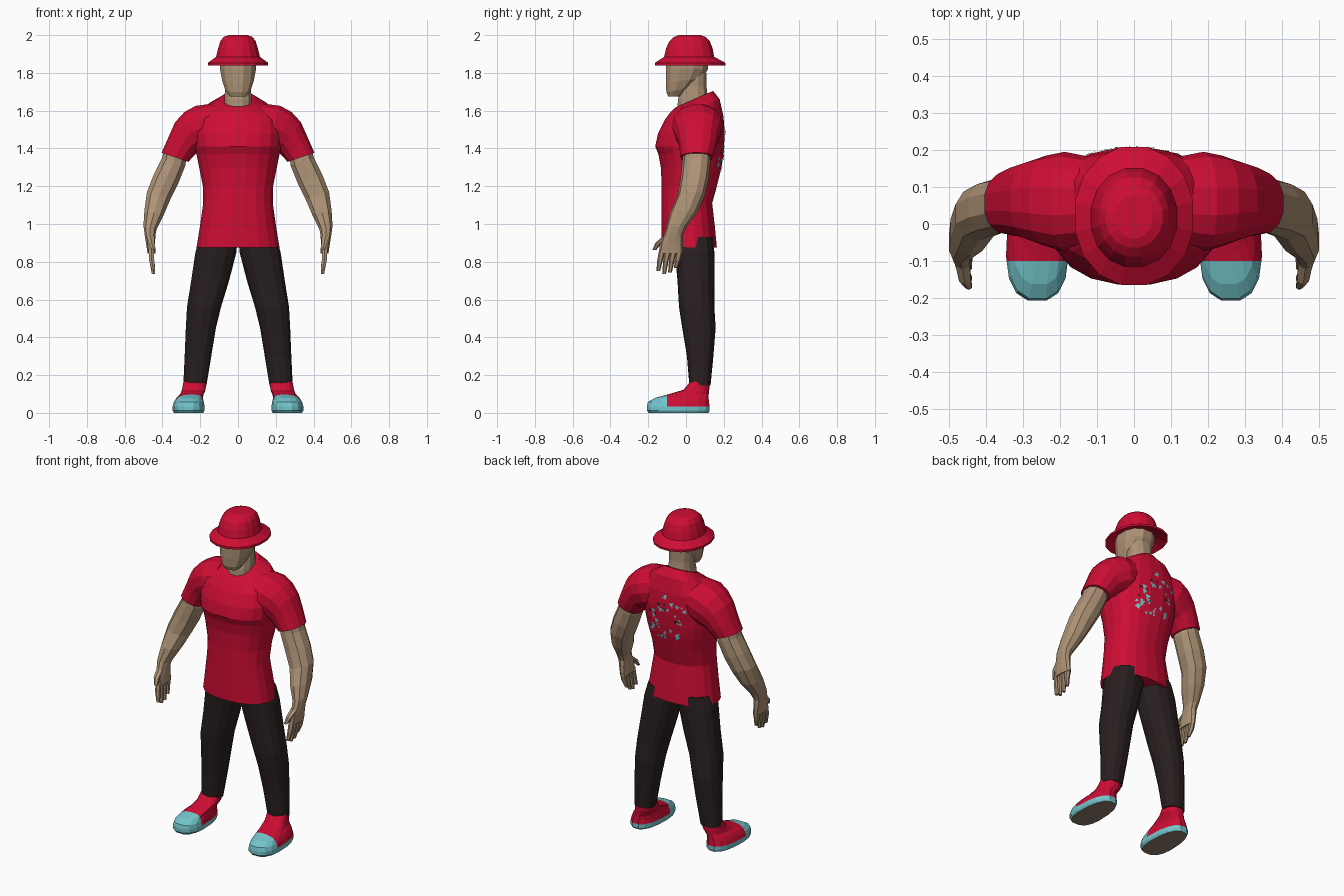
import bpy, bmesh, math, random
from mathutils import Vector
from mathutils.bvhtree import BVHTree

cube = bpy.data.objects.get("Cube")
if cube:
    bpy.data.objects.remove(cube)


def material(name, rgb):
    m = bpy.data.materials.new(name)
    m.use_nodes = True
    m.diffuse_color = (*rgb, 1)
    m.node_tree.nodes["Principled BSDF"].inputs["Base Color"].default_value = (*rgb, 1)
    return m


RED = material("red cloth", (0.62, 0.004, 0.034))
BLACK = material("dark trousers", (0.022, 0.014, 0.014))
SKIN = material("tan skin", (0.42, 0.29, 0.18))
CYAN = material("pale cyan", (0.17, 0.56, 0.6))
SOLE = material("brown sole", (0.27, 0.2, 0.155))


def finish(name, bm, mats):
    me = bpy.data.meshes.new(name)
    bmesh.ops.recalc_face_normals(bm, faces=bm.faces)
    bm.to_mesh(me)
    for m in mats:
        me.materials.append(m)
    ob = bpy.data.objects.new(name, me)
    bpy.context.collection.objects.link(ob)
    return ob


def loft(rings, sides, power=2.3, taper=0.0):
    """Each ring is (centre, u, v): a rounded loop spanned by two half axes."""
    bm = bmesh.new()
    loops = []
    for c, u, v in rings:
        loop = []
        for i in range(sides):
            a = 2 * math.pi * (i + 0.5) / sides
            cu, sv = math.cos(a), math.sin(a)
            cu = math.copysign(abs(cu) ** (2 / power), cu)
            sv = math.copysign(abs(sv) ** (2 / power), sv)
            loop.append(bm.verts.new(c + u * cu * (1 - taper * sv) + v * sv))
        loops.append(loop)
    for a, b in zip(loops, loops[1:]):
        for i in range(sides):
            j = (i + 1) % sides
            bm.faces.new((a[i], a[j], b[j], b[i]))
    bm.faces.new(loops[0])
    bm.faces.new(loops[-1])
    return bm


def level(hx, z, y0, y1, rise=0.0):
    """Centred ring at height z; rise lifts its back and drops its front."""
    return (Vector((0, (y0 + y1) / 2, z)), Vector((hx, 0, 0)),
            Vector((0, (y1 - y0) / 2, rise)))


def limb(s, xo, zo, xi, zi, y0, y1):
    """Ring between an outer and an inner silhouette point, on side s."""
    return (Vector((s * (xo + xi) / 2, (y0 + y1) / 2, (zo + zi) / 2)),
            Vector((s * (xo - xi) / 2, 0, (zo - zi) / 2)),
            Vector((0, (y1 - y0) / 2, 0)))


def rod(points, radii, sides=6):
    """Finger-like rod through points that run mostly downward."""
    return loft([(Vector(p), Vector((r, 0, 0)), Vector((0, r, 0)))
                 for p, r in zip(points, radii)], sides)


# Shirt body, with a lower neckline at the front
shirt = loft([level(*r) for r in (
    (0.222, 0.875, -0.13, 0.165), (0.205, 0.98, -0.13, 0.155),
    (0.186, 1.11, -0.13, 0.14), (0.188, 1.2, -0.13, 0.165),
    (0.208, 1.3, -0.135, 0.19), (0.222, 1.37, -0.148, 0.2),
    (0.23, 1.41, -0.165, 0.203), (0.237, 1.48, -0.15, 0.207),
    (0.228, 1.56, -0.115, 0.2, 0.01), (0.165, 1.625, -0.085, 0.18, 0.035),
    (0.088, 1.66, -0.06, 0.145, 0.045))], 20)
shirt_tree = BVHTree.FromBMesh(shirt)
finish("shirt", shirt, [RED])

# Scattered paint flecks in a ring on the back of the shirt
random.seed(4)
flecks = bmesh.new()
for n in range(46):
    a = random.uniform(0, 2 * math.pi)
    d = random.uniform(0.06, 0.15)
    cx, cz = d * math.cos(a), 1.4 + d * math.sin(a)
    turn, size = random.uniform(0, 3), random.uniform(0.008, 0.02)
    corners = []
    for k in range(3):
        t = turn + k * 2 * math.pi / 3
        x, z = cx + size * math.cos(t), cz + size * math.sin(t)
        hit = shirt_tree.ray_cast(Vector((x, 1, z)), Vector((0, -1, 0)))[0]
        if hit:
            corners.append(flecks.verts.new(hit + Vector((0, 0.004, 0))))
    if len(corners) == 3:
        f = flecks.faces.new(corners)
        f.material_index = n % 6 == 0
        f.normal_update()
        if f.normal.y < 0:
            f.normal_flip()
me = bpy.data.meshes.new("back_flecks")
flecks.to_mesh(me)
me.materials.append(CYAN)
me.materials.append(BLACK)
bpy.context.collection.objects.link(bpy.data.objects.new("back_flecks", me))

# Neck and head
finish("neck", loft([level(*r) for r in (
    (0.078, 1.58, -0.05, 0.12), (0.074, 1.66, -0.045, 0.12),
    (0.07, 1.73, -0.025, 0.11), (0.075, 1.8, -0.03, 0.11))], 12), [SKIN])
finish("head", loft([level(*r) for r in (
    (0.045, 1.675, -0.095, -0.03), (0.068, 1.71, -0.106, 0.03, 0.012),
    (0.086, 1.76, -0.11, 0.09, 0.012), (0.098, 1.82, -0.11, 0.12),
    (0.1, 1.9, -0.105, 0.125))], 12), [SKIN])

# Hat: sloping brim and rounded crown
finish("hat", loft([level(*r) for r in (
    (0.105, 1.87, -0.108, 0.13), (0.163, 1.84, -0.168, 0.212),
    (0.163, 1.853, -0.168, 0.212), (0.118, 1.885, -0.118, 0.152),
    (0.107, 1.93, -0.108, 0.143), (0.095, 1.968, -0.09, 0.128),
    (0.078, 1.99, -0.065, 0.105), (0.05, 2.0, -0.04, 0.08))], 16, 2.1), [RED])

SLEEVE = ((0.13, 1.64, 0.09, 1.43, -0.06, 0.18),
          (0.225, 1.628, 0.15, 1.4, -0.075, 0.195),
          (0.285, 1.595, 0.19, 1.385, -0.06, 0.185),
          (0.335, 1.54, 0.215, 1.375, -0.045, 0.172),
          (0.37, 1.46, 0.238, 1.355, -0.035, 0.16),
          (0.406, 1.378, 0.26, 1.328, -0.03, 0.143))
ARM = ((0.385, 1.42, 0.27, 1.38, -0.015, 0.13),
       (0.405, 1.35, 0.275, 1.31, -0.02, 0.13),
       (0.45, 1.26, 0.315, 1.21, -0.03, 0.12),
       (0.485, 1.17, 0.355, 1.13, -0.045, 0.1),
       (0.498, 1.07, 0.39, 1.05, -0.085, 0.06),
       (0.502, 0.99, 0.43, 0.97, -0.105, 0.0),
       (0.495, 0.94, 0.436, 0.94, -0.118, -0.018),
       (0.488, 0.9, 0.438, 0.9, -0.138, -0.015),
       (0.48, 0.845, 0.436, 0.845, -0.142, -0.015))
LEG = ((0.205, 0.93, 0.0, 0.93, -0.07, 0.145),
       (0.228, 0.85, 0.006, 0.85, -0.06, 0.15),
       (0.25, 0.7, 0.045, 0.7, -0.045, 0.15),
       (0.272, 0.56, 0.088, 0.56, -0.037, 0.15),
       (0.278, 0.45, 0.115, 0.45, -0.02, 0.157),
       (0.284, 0.3, 0.14, 0.3, 0.005, 0.145),
       (0.291, 0.145, 0.166, 0.145, 0.018, 0.13))
# Shoe rings: outer x, inner x, height, toe y, heel y
SHOE = ((0.338, 0.185, 0.0, -0.2, 0.122), (0.345, 0.178, 0.012, -0.21, 0.128),
        (0.345, 0.178, 0.034, -0.21, 0.128), (0.338, 0.182, 0.058, -0.204, 0.124),
        (0.325, 0.187, 0.08, -0.165, 0.122), (0.305, 0.182, 0.1, -0.09, 0.122),
        (0.296, 0.172, 0.122, -0.015, 0.124), (0.288, 0.17, 0.165, 0.022, 0.126))

for side, s in (("left", 1), ("right", -1)):
    finish(side + "_sleeve", loft([limb(s, *r) for r in SLEEVE], 14), [RED])
    finish(side + "_arm_and_palm", loft([limb(s, *r) for r in ARM], 10), [SKIN])
    finish(side + "_trouser_leg", loft([limb(s, *r) for r in LEG], 14), [BLACK])

    # Fingers and thumb
    for i, tip in enumerate((0.75, 0.735, 0.742, 0.768)):
        y = -0.125 + 0.031 * i
        points = ((s * 0.459, y, 0.865), (s * 0.457, y - 0.012, 0.81),
                  (s * 0.447, y - 0.022, tip))
        finish(f"{side}_finger_{i + 1}", rod(points, (0.017, 0.015, 0.01)), [SKIN])
    thumb = ((s * 0.463, -0.1, 0.935), (s * 0.457, -0.145, 0.9),
             (s * 0.447, -0.168, 0.862))
    finish(side + "_thumb", rod(thumb, (0.022, 0.018, 0.01)), [SKIN])

    # Shoe: cyan toe cap and sole rim, red upper, brown underside
    shoe = loft([limb(s, xo, z, xi, z, y0, y1) for xo, xi, z, y0, y1 in SHOE],
                16, 2.5, 0.1)
    bmesh.ops.bisect_plane(shoe, geom=shoe.verts[:] + shoe.edges[:] + shoe.faces[:],
                           plane_co=(0, -0.1, 0), plane_no=(0, 1, 0))
    for f in shoe.faces:
        c = f.calc_center_median()
        if c.z < 0.001:
            f.material_index = 2
        elif c.z < 0.034 or c.y < -0.1:
            f.material_index = 1
    finish(side + "_shoe", shoe, [RED, CYAN, SOLE])
